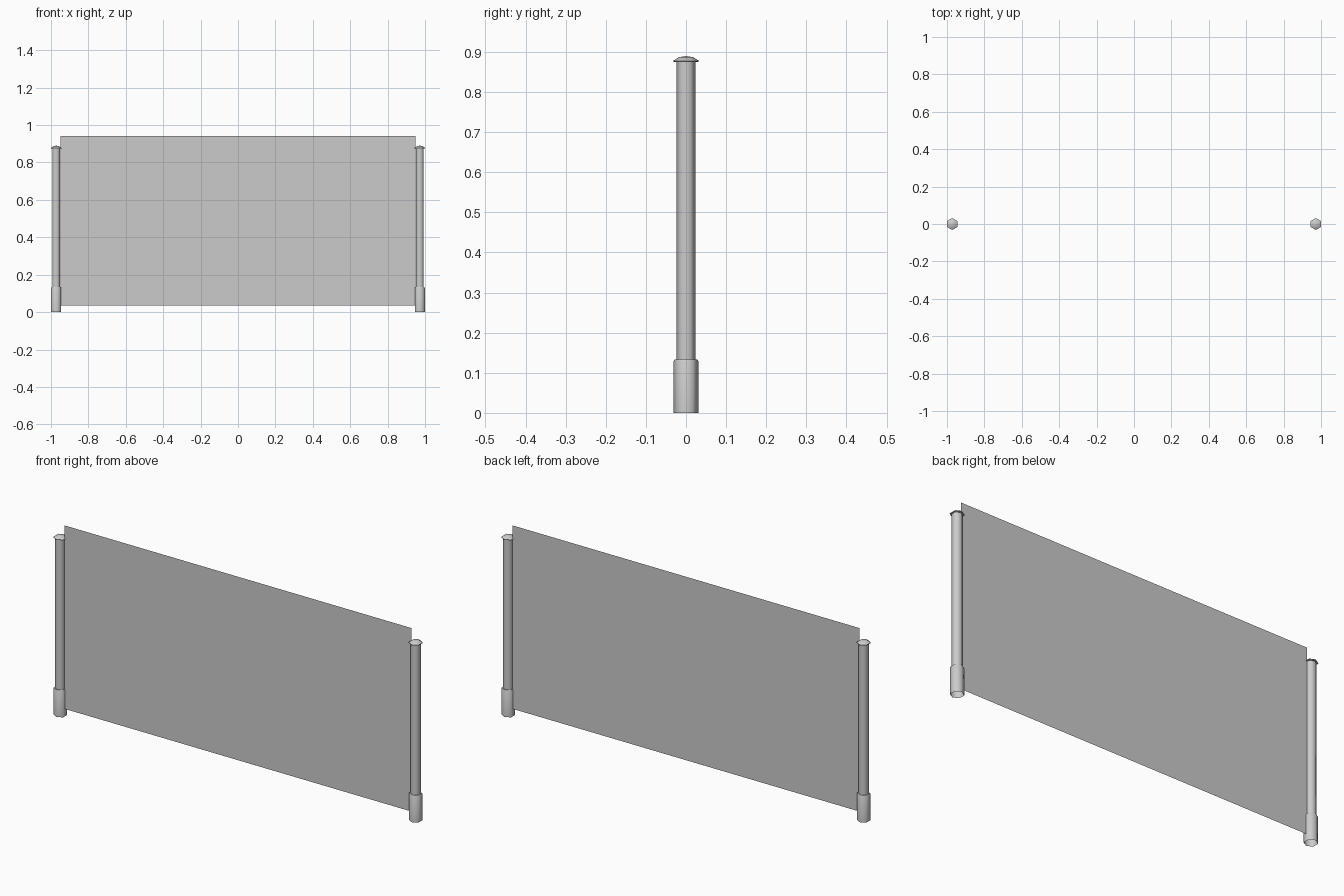
import bpy, bmesh, math

if "Cube" in bpy.data.objects:
    bpy.data.objects.remove(bpy.data.objects["Cube"])

POST_X = 0.972
SIDES = 6


def lathe(name, profile):
    """Six-sided turned part at the right end, mirrored to the left."""
    bm = bmesh.new()
    rings = []
    for r, z in profile:
        if r == 0:
            rings.append([bm.verts.new((POST_X, 0, z))] * SIDES)
        else:
            rings.append([bm.verts.new((POST_X + r * math.sin(a), -r * math.cos(a), z))
                          for a in (i * math.tau / SIDES for i in range(SIDES))])
    for lo, hi in zip(rings, rings[1:]):
        for i in range(SIDES):
            j = (i + 1) % SIDES
            quad = dict.fromkeys((lo[i], lo[j], hi[j], hi[i]))
            bm.faces.new(list(quad))
    ob = add_object(name, bm)
    ob.modifiers.new("mirror", 'MIRROR').use_axis[0] = True
    bpy.ops.object.select_all(action='DESELECT')
    ob.select_set(True)
    bpy.context.view_layer.objects.active = ob
    bpy.ops.object.shade_smooth_by_angle(angle=math.radians(62))
    return ob


def add_object(name, bm):
    mesh = bpy.data.meshes.new(name)
    bm.to_mesh(mesh)
    bm.free()
    ob = bpy.data.objects.new(name, mesh)
    bpy.context.collection.objects.link(ob)
    return ob


# Base sleeves, open at the bottom
lathe("post_sleeve", [(0.031, 0), (0.031, 0.129), (0.029, 0.133), (0.023, 0.133)])

# Slim poles
lathe("post_pole", [(0.024, 0.131), (0.024, 0.876)])

# Domed caps with a small overhanging rim
lathe("post_cap", [(0.0, 0.875), (0.031, 0.875), (0.032, 0.878),
                   (0.018, 0.887), (0.0, 0.89)])

# Thin sheet stretched between the posts
bm = bmesh.new()
bm.faces.new([bm.verts.new((x, 0, z)) for x, z in
              ((-0.95, 0.035), (0.95, 0.035), (0.95, 0.942), (-0.95, 0.942))])
add_object("fence_panel", bm)
